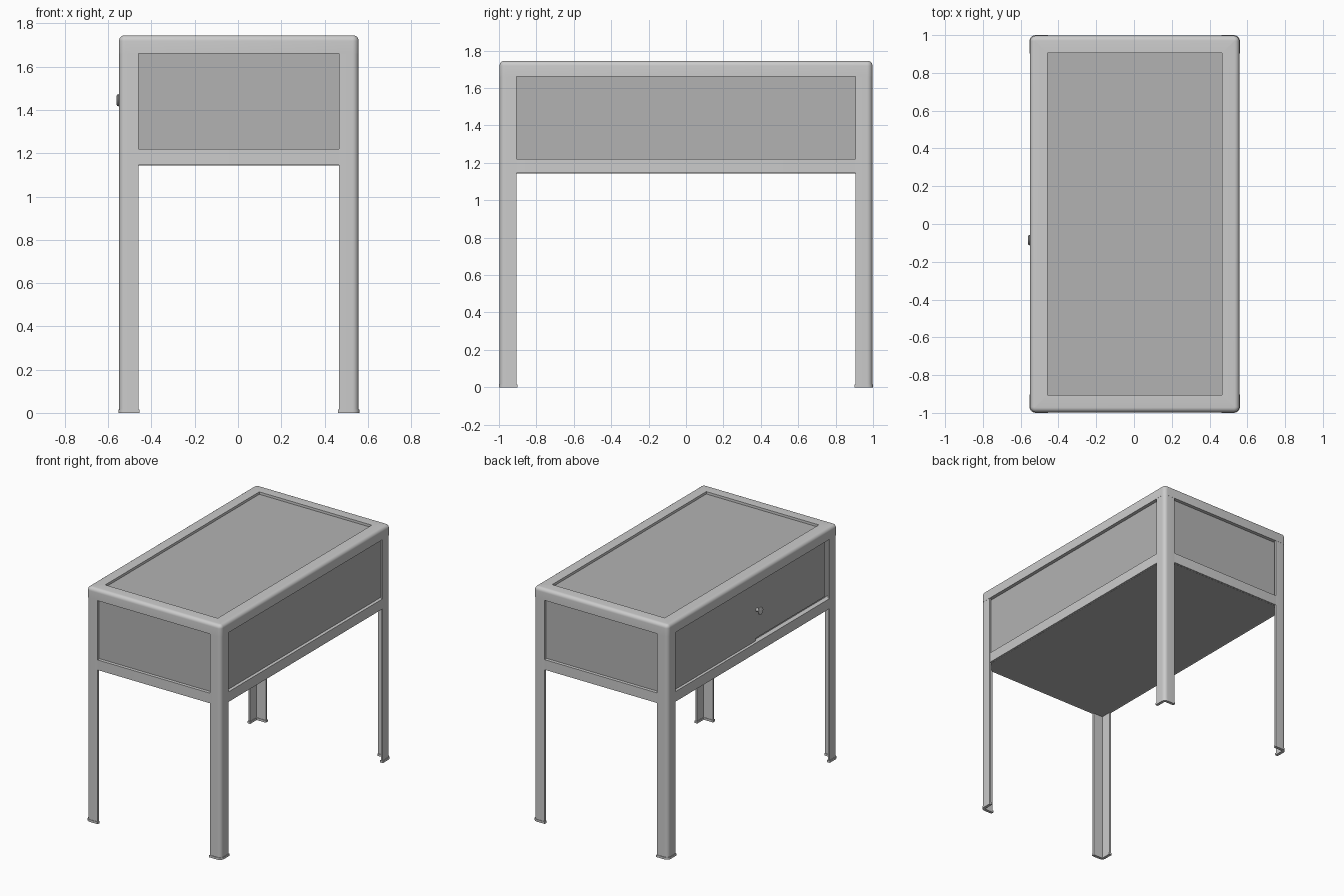
import bpy, bmesh, math

if "Cube" in bpy.data.objects:
    bpy.data.objects.remove(bpy.data.objects["Cube"])

CX, HX, HY = 0.004, 0.553, 0.996      # body centre and half sizes
TOP, LOW = 1.745, 1.145               # cabinet top and underside
W, T, R = 0.09, 0.014, 0.028          # angle-bar width, thickness, corner radius
IN = 0.025                            # panel recess


def material(name, v):
    m = bpy.data.materials.new(name)
    m.diffuse_color = (v, v, v, 1)
    m.use_nodes = True
    m.node_tree.nodes["Principled BSDF"].inputs["Base Color"].default_value = m.diffuse_color
    return m


FRAME = material("light grey metal", 0.60)
PANEL = material("mid grey panel", 0.45)


def finish(bm, name, mat, smooth=True):
    bmesh.ops.recalc_face_normals(bm, faces=bm.faces)
    me = bpy.data.meshes.new(name)
    bm.to_mesh(me)
    bm.free()
    me.materials.append(mat)
    ob = bpy.data.objects.new(name, me)
    bpy.context.collection.objects.link(ob)
    if smooth:
        bpy.context.view_layer.objects.active = ob
        ob.select_set(True)
        bpy.ops.object.shade_smooth_by_angle(angle=math.radians(35))
        ob.select_set(False)
    return ob


def box(name, lo, hi, mat):
    bm = bmesh.new()
    bmesh.ops.create_cube(bm, size=1)
    for v in bm.verts:
        v.co = [lo[i] + (v.co[i] + 0.5) * (hi[i] - lo[i]) for i in range(3)]
    return finish(bm, name, mat, False)


def ring(name, profile, mat, seg=6):
    """Sweep a closed (inset, z) profile round a rounded rectangle."""
    bm = bmesh.new()
    loops = []
    for inset, z in profile:
        r = max(R - inset, 0.0005)
        loop = []
        for k, (sx, sy) in enumerate([(1, 1), (-1, 1), (-1, -1), (1, -1)]):
            for i in range(seg + 1):
                a = math.pi / 2 * (k + i / seg)
                loop.append(bm.verts.new((CX + sx * (HX - inset - r) + r * math.cos(a),
                                          sy * (HY - inset - r) + r * math.sin(a), z)))
        loops.append(loop)
    n = len(loops[0])
    for a, b in zip(loops, loops[1:] + loops[:1]):
        for i in range(n):
            j = (i + 1) % n
            bm.faces.new((a[i], a[j], b[j], b[i]))
    return finish(bm, name, mat)


def angle_bar(name, sx, sy, z0, z1, grow, mat):
    """L-section corner post with a rounded outer edge."""
    ox, oy, r = HX + grow, HY + grow, R + grow
    t = T + 2 * grow
    w = W + 2 * grow
    pts = [(ox - w, oy), (ox - w, oy - t), (ox - t, oy - t), (ox - t, oy - w), (ox, oy - w)]
    for i in range(7):
        a = math.pi / 2 * i / 6
        pts.append((ox - r + r * math.cos(a), oy - r + r * math.sin(a)))
    bm = bmesh.new()
    f = bm.faces.new([bm.verts.new((CX + sx * x, sy * y, z0)) for x, y in pts])
    ext = bmesh.ops.extrude_face_region(bm, geom=[f])["geom"]
    for v in ext:
        if isinstance(v, bmesh.types.BMVert):
            v.co.z = z1
    return finish(bm, name, mat)


# Corner posts with feet
for sx, xn in ((-1, "left"), (1, "right")):
    for sy, yn in ((-1, "front"), (1, "back")):
        angle_bar(f"{yn}_{xn}_leg", sx, sy, 0.004, TOP - 0.06, 0, FRAME)
        angle_bar(f"{yn}_{xn}_foot", sx, sy, 0, 0.016, 0.004, FRAME)

# Top frame: angle section with rounded upper edge
RT = 0.026
arc = [(RT - RT * math.cos(math.pi / 2 * i / 6), TOP - RT + RT * math.sin(math.pi / 2 * i / 6))
       for i in range(7)]
ring("top_frame", [(-0.001, 1.662)] + [(a - 0.001, z) for a, z in arc] +
     [(W, TOP), (W, TOP - 0.025), (0.03, TOP - 0.025), (0.03, 1.662)], FRAME)

# Lower rail
ring("lower_rail", [(0.001, LOW), (0.001, 1.22), (0.04, 1.22), (0.04, LOW)], FRAME)

# Cabinet panels
x0, x1 = CX - HX, CX + HX
box("top_panel", (x0 + 0.04, -HY + 0.04, TOP - 0.032), (x1 - 0.04, HY - 0.04, TOP - 0.018), PANEL)
box("bottom_panel", (x0 + T, -HY + T, LOW - 0.001), (x1 - T, HY - T, LOW + 0.012), PANEL)
for s, n in ((-1, "front"), (1, "back")):
    ys = sorted((s * (HY - IN), s * (HY - IN - 0.012)))
    box(n + "_panel", (x0 + 0.03, ys[0], 1.16), (x1 - 0.03, ys[1], TOP - 0.03), PANEL)
box("right_panel", (x1 - IN - 0.012, -HY + 0.03, 1.16), (x1 - IN, HY - 0.03, TOP - 0.03), PANEL)

# Left side: fixed panel, door, and pale backing showing in the door gap
box("left_fixed_panel", (x0 + 0.022, -0.066, 1.16), (x0 + 0.036, HY - 0.03, TOP - 0.03), PANEL)
box("door_backing", (x0 + 0.038, -HY + 0.03, 1.16), (x0 + 0.046, -0.05, TOP - 0.03), FRAME)
box("left_door", (x0 + 0.026, -0.882, 1.236), (x0 + 0.037, -0.070, TOP - 0.03), PANEL)

# Door knob: turned profile about the x axis
bm = bmesh.new()
prof = [(0.03, 0.012), (0.004, 0.012), (0.0, 0.024), (-0.004, 0.028), (-0.009, 0.027), (-0.012, 0.020)]
N = 24
rows = [[bm.verts.new((x0 + px, -0.085 + r * math.cos(2 * math.pi * i / N),
                       1.445 + r * math.sin(2 * math.pi * i / N))) for i in range(N)]
        for px, r in prof]
for a, b in zip(rows, rows[1:]):
    for i in range(N):
        bm.faces.new((a[i], a[(i + 1) % N], b[(i + 1) % N], b[i]))
bm.faces.new(rows[0])
bm.faces.new(rows[-1])
finish(bm, "door_knob", FRAME)
